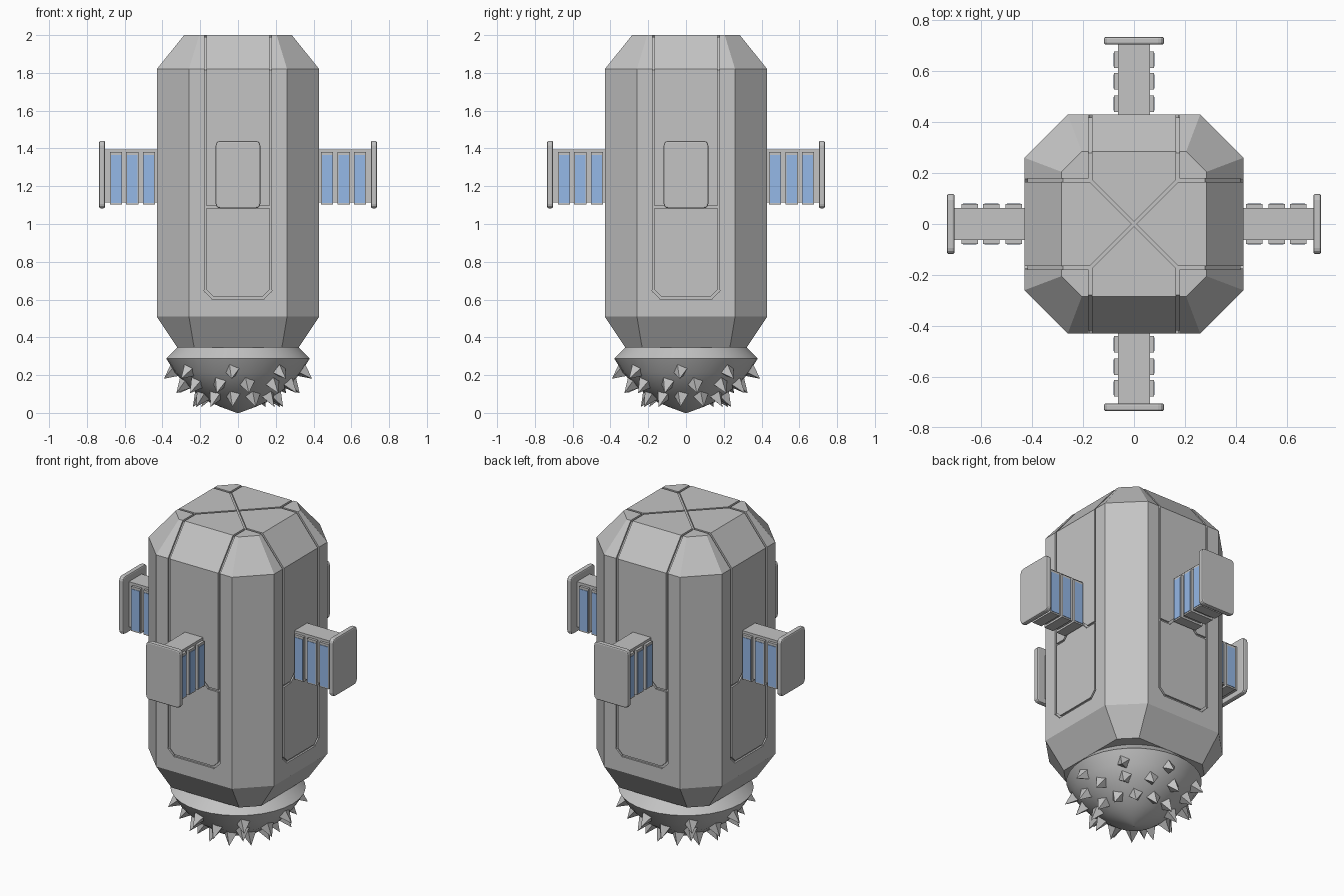
import bpy, bmesh, math
from mathutils import Matrix, Vector

if "Cube" in bpy.data.objects:
    bpy.data.objects.remove(bpy.data.objects["Cube"])


def material(name, rgb):
    m = bpy.data.materials.new(name)
    m.diffuse_color = (*rgb, 1)
    m.use_nodes = True
    m.node_tree.nodes["Principled BSDF"].inputs["Base Color"].default_value = m.diffuse_color
    return m


GREY = material("hull grey", (0.55, 0.55, 0.55))
BLUE = material("window blue", (0.30, 0.48, 0.80))


def finish(bm, name, mat, smooth=None):
    bmesh.ops.recalc_face_normals(bm, faces=bm.faces)
    me = bpy.data.meshes.new(name)
    bm.to_mesh(me)
    bm.free()
    me.materials.append(mat)
    ob = bpy.data.objects.new(name, me)
    bpy.context.collection.objects.link(ob)
    if smooth:
        bpy.ops.object.select_all(action='DESELECT')
        ob.select_set(True)
        bpy.context.view_layer.objects.active = ob
        bpy.ops.object.shade_smooth_by_angle(angle=math.radians(smooth))
    return ob


def loft(rings):
    """Closed solid through a stack of equal-length rings."""
    bm = bmesh.new()
    rows = [[bm.verts.new(p) for p in r] for r in rings]
    n = len(rows[0])
    for a, b in zip(rows, rows[1:]):
        for i in range(n):
            j = (i + 1) % n
            bm.faces.new((a[i], a[j], b[j], b[i]))
    bm.faces.new(rows[0])
    bm.faces.new(rows[-1])
    return bm


def add_box(bm, lo, hi):
    lo, hi = Vector(lo), Vector(hi)
    m = Matrix.Translation((lo + hi) / 2) @ Matrix.Diagonal((*(hi - lo), 1))
    return bmesh.ops.create_cube(bm, size=1, matrix=m)['verts']


def octagon(h, c, z):
    return [(h, -c, z), (h, c, z), (c, h, z), (-c, h, z),
            (-h, c, z), (-h, -c, z), (-c, -h, z), (c, -h, z)]


# Hull: chamfered column tapering at both ends
hull = finish(loft([octagon(0.32, 0.232, 0.345), octagon(0.43, 0.26, 0.51),
                    octagon(0.43, 0.26, 1.82), octagon(0.285, 0.205, 2.0)]), "hull", GREY)

# Panel grooves: thin strips cut into the four sides and over the top
W, DEPTH = 0.013, 0.011
cut = bmesh.new()


def groove(a, b, normal, turn):
    a, b, n = Vector(a), Vector(b), Vector(normal).normalized()
    x = (b - a).normalized()
    frame = Matrix((x, n.cross(x), n)).transposed().to_4x4()
    size = Matrix.Diagonal(((b - a).length + W, W, 2 * DEPTH, 1))
    bmesh.ops.create_cube(cut, size=1, matrix=turn @ Matrix.Translation((a + b) / 2) @ frame @ size)


P, UP, OUT = 0.172, (0, 0, 1), (0, -1, 0)
TURNS = [Matrix.Rotation(k * math.pi / 2, 4, 'Z') for k in range(4)]
for turn in TURNS:
    groove((0, 0, 2), (P, -P, 2), UP, turn)
    groove((-0.135, -0.43, 0.61), (0.135, -0.43, 0.61), OUT, turn)
    for s in (-1, 1):
        x = s * P
        groove((x, -P, 2), (x, -0.285, 2), UP, turn)
        groove((x, -0.285, 2), (x, -0.43, 1.82), (0, -0.18, 0.145), turn)
        groove((x, -0.43, 1.82), (x, -0.43, 0.647), OUT, turn)
        groove((x, -0.43, 0.647), (s * 0.135, -0.43, 0.61), OUT, turn)
        groove((x, -0.43, 1.09), (s * 0.1, -0.43, 1.09), OUT, turn)
        groove((s * 0.1, -0.43, 1.09), (s * 0.06, -0.43, 1.13), OUT, turn)
cutter = finish(cut, "groove_cutter", GREY)
cutter.hide_render = True
mod = hull.modifiers.new("grooves", 'BOOLEAN')
mod.object, mod.operation, mod.solver, mod.use_self = cutter, 'DIFFERENCE', 'EXACT', True
bpy.ops.object.select_all(action='DESELECT')
hull.select_set(True)
bpy.context.view_layer.objects.active = hull
bpy.ops.object.modifier_apply(modifier=mod.name)
bpy.data.objects.remove(cutter)

# Drill head: collar and rounded underside
SIDES = 32
profile = [(0.315, 0.352), (0.38, 0.288), (0.335, 0.215), (0.27, 0.142),
           (0.15, 0.056), (0.08, 0.027), (0.006, 0.0)]
finish(loft([[(r * math.cos(2 * math.pi * i / SIDES), r * math.sin(2 * math.pi * i / SIDES), z)
              for i in range(SIDES)] for r, z in profile]), "drill_head", GREY, 25)

# Spikes: three rings of four-sided pyramids standing off the drill head
bm = bmesh.new()
for r, z, tilt, count, start in ((0.337, 0.225, 38, 8, -95), (0.283, 0.158, 48, 12, -80),
                                 (0.2, 0.092, 56, 12, -97)):
    for i in range(count):
        spin = Matrix.Rotation(math.radians(start + 360 * i / count), 4, 'Z')
        lean = Matrix.Rotation(math.radians(90 + tilt), 4, 'Y')
        bmesh.ops.create_cone(bm, cap_ends=True, segments=4, radius1=0.046, radius2=0, depth=0.085,
                              matrix=spin @ Matrix.Translation((r, 0, z)) @ lean
                              @ Matrix.Translation((0, 0, 0.03)) @ Matrix.Rotation(0.35, 4, 'Z'))
finish(bm, "spikes", GREY)

# Four side arms, each with ribs, windows and an end plate
for turn in TURNS:
    bm = bmesh.new()
    add_box(bm, (0.42, -0.062, 1.115), (0.71, 0.062, 1.395))
    arm = finish(bm, "arm", GREY)

    ribs, panes = bmesh.new(), bmesh.new()
    for x in (0.472, 0.56, 0.645):
        add_box(ribs, (x - 0.032, -0.078, 1.103), (x + 0.032, 0.078, 1.38))
        for s in (-1, 1):
            ys = sorted((s * 0.07, s * 0.081))
            add_box(panes, (x - 0.027, ys[0], 1.112), (x + 0.027, ys[1], 1.365))
    ribs = finish(ribs, "arm_ribs", GREY)
    panes = finish(panes, "arm_windows", BLUE)

    bm = bmesh.new()
    add_box(bm, (0.704, -0.118, 1.083), (0.735, 0.118, 1.44))
    corners = [e for e in bm.edges if abs(e.verts[0].co.x - e.verts[1].co.x) > 0.01]
    bmesh.ops.bevel(bm, geom=corners, offset=0.024, segments=3, profile=0.5, affect='EDGES')
    plate = finish(bm, "end_plate", GREY)
    bevel = plate.modifiers.new("rim", 'BEVEL')
    bevel.width, bevel.segments, bevel.angle_limit = 0.008, 2, math.radians(60)

    for ob in (arm, ribs, panes, plate):
        ob.matrix_world = turn
